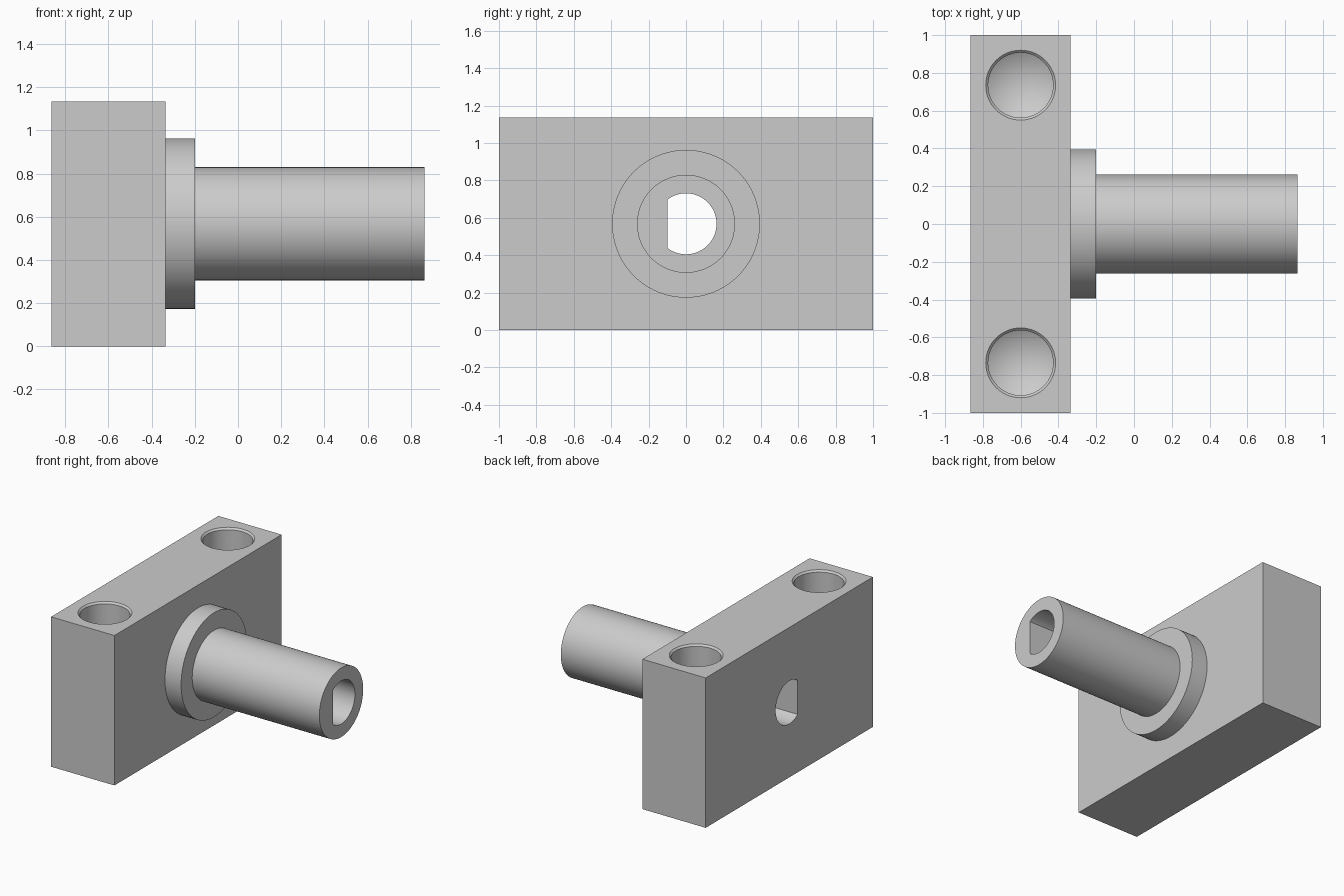
import bpy, bmesh, math
from mathutils import Matrix, Vector

cube = bpy.data.objects.get("Cube")
if cube:
    bpy.data.objects.remove(cube, do_unlink=True)

# Single plain metal grey
GREY = (0.6, 0.6, 0.6, 1)
grey = bpy.data.materials.new("metal_grey")
grey.use_nodes = True
grey.diffuse_color = GREY
grey.node_tree.nodes["Principled BSDF"].inputs["Base Color"].default_value = GREY

HEIGHT = 1.135
BACK, FACE, COLLAR_END, TIP = -0.865, -0.335, -0.2, 0.865
MID_Z = HEIGHT / 2
ALONG_X = Matrix.Translation((0, 0, MID_Z)) @ Matrix.Rotation(math.pi / 2, 4, 'Y')


def finish(name, bm):
    bmesh.ops.recalc_face_normals(bm, faces=bm.faces)
    mesh = bpy.data.meshes.new(name)
    bm.to_mesh(mesh)
    bm.free()
    mesh.materials.append(grey)
    obj = bpy.data.objects.new(name, mesh)
    bpy.context.collection.objects.link(obj)
    return obj


def lathe(name, profile, matrix, steps=96):
    """Turn a (radius, height) profile about z, then place it."""
    bm = bmesh.new()
    verts = [bm.verts.new((r, 0, h)) for r, h in profile]
    edges = [bm.edges.new(pair) for pair in zip(verts, verts[1:])]
    bmesh.ops.spin(bm, geom=verts + edges, cent=(0, 0, 0), axis=(0, 0, 1),
                   angle=math.tau, steps=steps, use_merge=True)
    bmesh.ops.remove_doubles(bm, verts=bm.verts, dist=1e-5)
    bm.transform(matrix)
    return finish(name, bm)


def combine(target, tool, operation):
    """Apply a boolean and discard the tool."""
    mod = target.modifiers.new(operation.title(), 'BOOLEAN')
    mod.operation = operation
    mod.solver = 'EXACT'
    mod.object = tool
    bpy.context.view_layer.objects.active = target
    bpy.ops.object.modifier_apply(modifier=mod.name)
    bpy.data.objects.remove(tool, do_unlink=True)


# Rectangular mounting block
bm = bmesh.new()
bmesh.ops.create_cube(bm, size=1)
bm.transform(Matrix.Translation(((BACK + FACE) / 2, 0, MID_Z))
             @ Matrix.Diagonal((FACE - BACK, 2, HEIGHT, 1)))
body = finish("mounting_block_with_shaft", bm)

# Collar and shaft turned as one piece, rooted inside the block
shaft = lathe("collar_and_shaft",
              [(0, -0.6), (0.395, -0.6), (0.395, COLLAR_END),
               (0.262, COLLAR_END), (0.262, TIP), (0, TIP)], ALONG_X)
combine(body, shaft, 'UNION')

# D-shaped bore through the whole length
RADIUS, FLAT, ARC_STEPS = 0.163, 0.1, 72
limit = math.acos(-FLAT / RADIUS)
bm = bmesh.new()
ring = []
for i in range(ARC_STEPS + 1):
    a = -limit + 2 * limit * i / ARC_STEPS
    ring.append(bm.verts.new((-1, RADIUS * math.cos(a), MID_Z + RADIUS * math.sin(a))))
cap = bm.faces.new(ring)
extruded = bmesh.ops.extrude_face_region(bm, geom=[cap], use_keep_orig=True)["geom"]
bmesh.ops.translate(bm, vec=Vector((2, 0, 0)),
                    verts=[v for v in extruded if isinstance(v, bmesh.types.BMVert)])
combine(body, finish("bore_cutter", bm), 'DIFFERENCE')

# Chamfered blind drill holes with conical ends, top and bottom
DRILL = [(0, 0.01), (0.195, 0.01), (0.172, -0.013), (0.172, -0.36), (0, -0.46)]
for y in (-0.735, 0.735):
    for z, turn in ((HEIGHT, 0), (0, math.pi)):
        place = Matrix.Translation((-0.6, y, z)) @ Matrix.Rotation(turn, 4, 'X')
        combine(body, lathe("drill_cutter", DRILL, place, 64), 'DIFFERENCE')

# Smooth turned surfaces, crisp machined edges
bpy.ops.object.select_all(action='DESELECT')
body.select_set(True)
bpy.context.view_layer.objects.active = body
bpy.ops.object.shade_smooth_by_angle(angle=math.radians(25))
